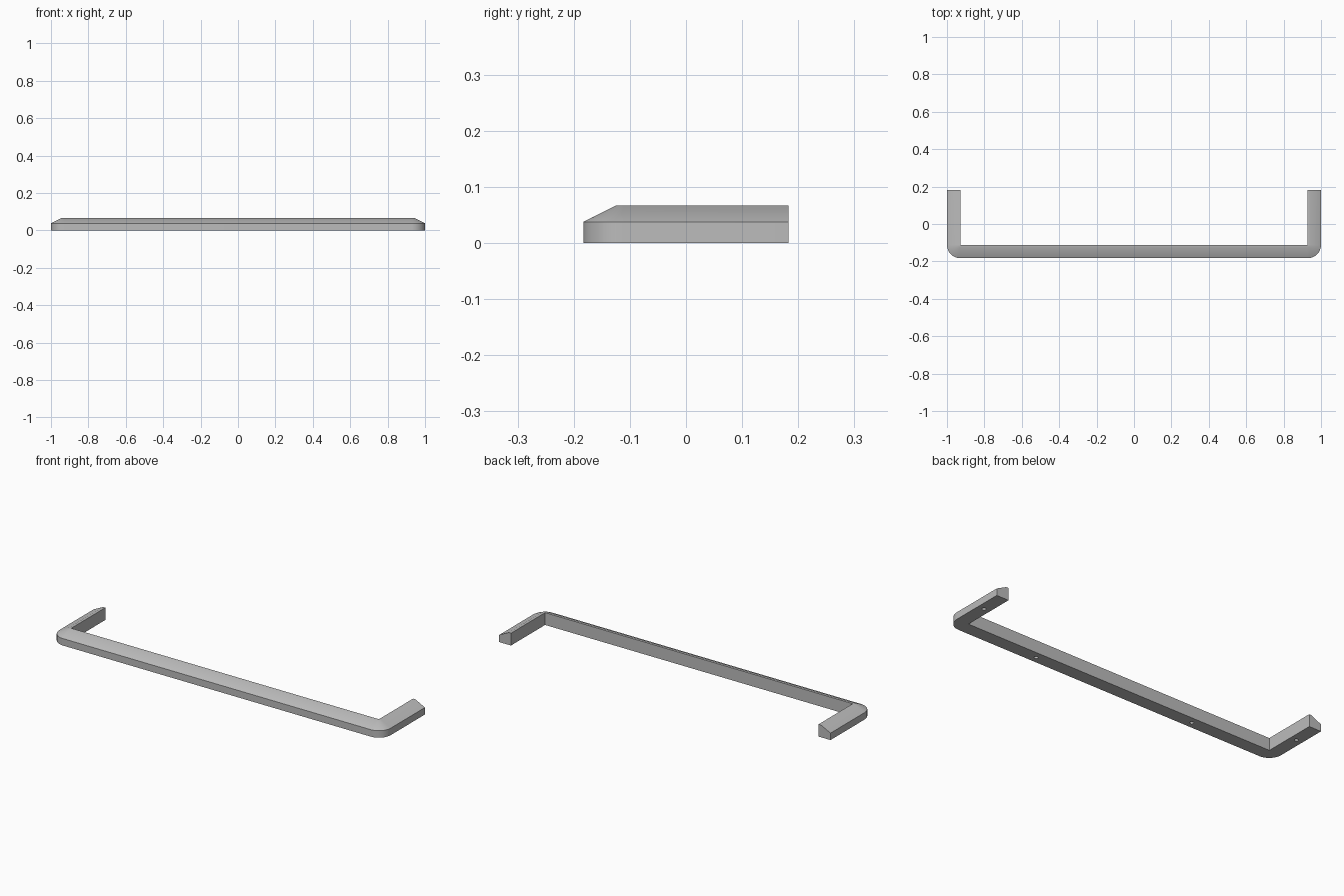
import bpy, bmesh
from math import cos, sin, pi
from mathutils import Vector

cube = bpy.data.objects.get("Cube")
if cube:
    bpy.data.objects.remove(cube, do_unlink=True)

HALF_X, HALF_Y = 1.0, 0.183
WIDTH, LIP, HEIGHT, RIM = 0.072, 0.038, 0.067, 0.058
CORNER_STEPS = 16

grey = bpy.data.materials.new("satin grey")
grey.use_nodes = True
colour = (0.5, 0.5, 0.5, 1)
grey.diffuse_color = colour
grey.node_tree.nodes["Principled BSDF"].inputs["Base Color"].default_value = colour

# Cross-section: distance outward from the inner wall, height
profile = [(0, 0), (WIDTH, 0), (WIDTH, LIP), (WIDTH - RIM, HEIGHT), (0, HEIGHT)]

# Stations along the inner wall: inner point and outward angle
ix, iy = HALF_X - WIDTH, -HALF_Y + WIDTH
stations = [(-ix, HALF_Y, pi)]
for x, start in ((-ix, pi), (ix, 1.5 * pi)):
    stations += [(x, iy, start + pi / 2 * i / CORNER_STEPS)
                 for i in range(CORNER_STEPS + 1)]
stations.append((ix, HALF_Y, 2 * pi))

# Sweep the section along the U, fanning around both inner corners
bm = bmesh.new()
rings = [[bm.verts.new((x + d * cos(a), y + d * sin(a), z)) for d, z in profile]
         for x, y, a in stations]
n = len(profile)
for r0, r1 in zip(rings, rings[1:]):
    for i in range(n):
        j = (i + 1) % n
        bm.faces.new((r0[i], r0[j], r1[j], r1[i]))
bm.faces.new(rings[0])
bm.faces.new(rings[-1][::-1])
bmesh.ops.remove_doubles(bm, verts=bm.verts, dist=1e-5)
bmesh.ops.recalc_face_normals(bm, faces=bm.faces)
mesh = bpy.data.meshes.new("u_shaped_trim")
bm.to_mesh(mesh)
bm.free()
trim = bpy.data.objects.new("u_shaped_trim", mesh)
bpy.context.collection.objects.link(trim)
mesh.materials.append(grey)

# Blind screw holes in the underside
leg_x, bar_y = HALF_X - WIDTH / 2, -HALF_Y + WIDTH / 2
bm = bmesh.new()
for side in (-1, 1):
    for x, y in ((leg_x, 0.045), (0.48, bar_y)):
        made = bmesh.ops.create_cone(bm, cap_ends=True, segments=24,
                                     radius1=0.01, radius2=0.01, depth=0.06)
        bmesh.ops.translate(bm, verts=made["verts"], vec=Vector((side * x, y, 0)))
cut_mesh = bpy.data.meshes.new("screw_hole_cutter")
bm.to_mesh(cut_mesh)
bm.free()
cut_mesh.materials.append(grey)
cutter = bpy.data.objects.new("screw_hole_cutter", cut_mesh)
bpy.context.collection.objects.link(cutter)
cutter.hide_render = True

mod = trim.modifiers.new("screw holes", "BOOLEAN")
mod.operation = "DIFFERENCE"
mod.solver = "EXACT"
mod.object = cutter
bpy.context.view_layer.objects.active = trim
trim.select_set(True)
bpy.ops.object.modifier_apply(modifier=mod.name)
bpy.data.objects.remove(cutter, do_unlink=True)
bpy.ops.object.shade_smooth_by_angle(angle=pi / 6)
